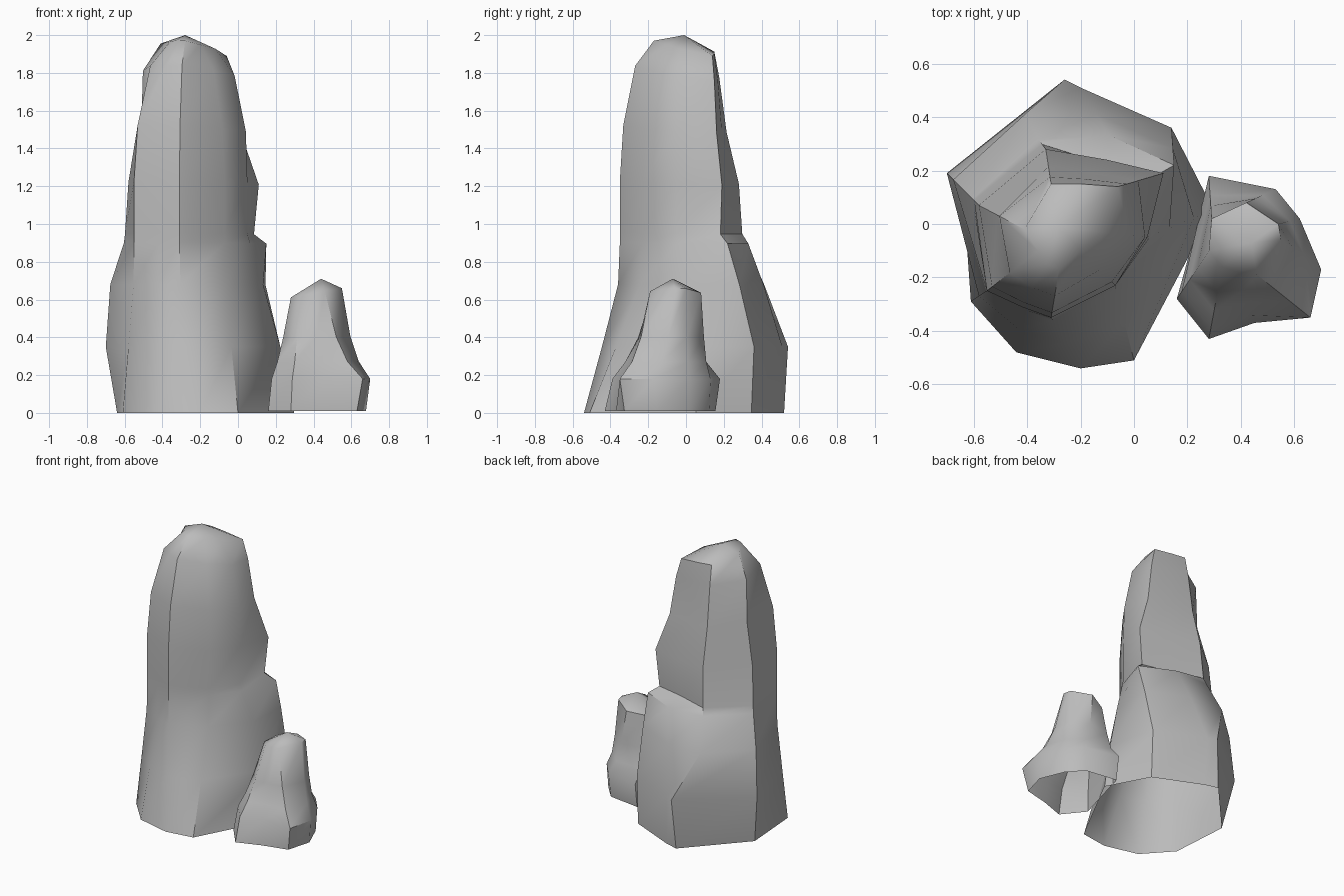
import bpy
import bmesh
import math
from mathutils import Vector

default_cube = bpy.data.objects.get("Cube")
if default_cube:
    bpy.data.objects.remove(default_cube, do_unlink=True)


def make_material(name, grey):
    material = bpy.data.materials.new(name)
    material.use_nodes = True
    colour = (grey, grey, grey, 1)
    material.diffuse_color = colour
    shader = material.node_tree.nodes["Principled BSDF"]
    shader.inputs["Base Color"].default_value = colour
    return material


def blend_stages(stages, amount):
    """Slide a corner through its outline stages; whole amounts hit a stage."""
    index = min(int(amount), len(stages) - 2)
    start, end = Vector(stages[index]), Vector(stages[index + 1])
    return start.lerp(end, amount - index)


def build_rock(name, corners, profile, peak, tilt, material, sharp_angle):
    """Loft a rock, open underneath, whose sides taper at their own pace."""
    bm = bmesh.new()
    rings = []
    top = profile["height"][-1]
    for level, height in enumerate(profile["height"]):
        ring = []
        for side, *stages in corners:
            corner = blend_stages(stages, profile[side][level])
            # The rings tip over gradually towards the crown
            lean = (corner - Vector(peak[:2])).dot(Vector(tilt))
            z = height + lean * (height / top) ** 4
            ring.append(bm.verts.new((corner.x, corner.y, z)))
        rings.append(ring)

    count = len(corners)
    for lower, upper in zip(rings, rings[1:]):
        for i in range(count):
            j = (i + 1) % count
            bm.faces.new((lower[i], lower[j], upper[j], upper[i]))

    # Low peak closing the crown
    tip = bm.verts.new(peak)
    for i in range(count):
        bm.faces.new((rings[-1][i], rings[-1][(i + 1) % count], tip))

    mesh = bpy.data.meshes.new(name)
    bm.to_mesh(mesh)
    bm.free()
    mesh.materials.append(material)
    rock = bpy.data.objects.new(name, mesh)
    bpy.context.collection.objects.link(rock)

    # Smooth weathered faces with crisp ridges
    bpy.ops.object.select_all(action="DESELECT")
    rock.select_set(True)
    bpy.context.view_layer.objects.active = rock
    bpy.ops.object.shade_smooth_by_angle(angle=math.radians(sharp_angle))


stone = make_material("grey stone", 0.5)

# Tall spire: each corner runs from foot to waist to crown,
# and the back corners pass a shoulder before the waist
spire_corners = [
    ("front", (-.2, -.54), (-.31, -.35), (-.28, -.17)),
    ("front", (0, -.51), (-.07, -.23), (-.2, -.1)),
    ("right", (.31, .06), (.05, -.05), (-.12, -.03)),
    ("back", (.14, .36), (.15, .22), (.11, .19), (-.06, .14)),
    ("back", (-.2, .51), (-.09, .33), (-.1, .24), (-.2, .15)),
    ("ridge", (-.26, .54), (-.42, .4), (-.33, .28), (-.31, .15)),
    ("left", (-.7, .19), (-.58, .07), (-.41, -.02)),
    ("front", (-.61, -.29), (-.55, -.25), (-.36, -.1)),
    ("front", (-.44, -.48), (-.42, -.31), (-.33, -.15)),
]
# The back stays wide up to its shoulder, then steps in
spire_profile = {
    "height": [0, .35, .68, .9, .95, 1.22, 1.5, 1.8, 1.94],
    "front": [0, .5, .95, 1, 1, 1, 1.1, 1.45, 2],
    "right": [.05, .33, .68, .95, 1, 1, 1.05, 1.4, 2],
    "back": [.1, 0, .55, 1, 2.15, 2, 2.55, 2.8, 3],
    "ridge": [.15, 0, .9, 1.7, 1.85, 2, 2.5, 2.8, 3],
    "left": [.5, 0, .2, .8, .85, 1, 1.4, 1.45, 2],
}
build_rock("tall_spire", spire_corners, spire_profile,
           (-.28, -.01, 2), (-.1, -.19), stone, 44)

# Small rock beside the spire: each corner runs from foot to crown
small_corners = [
    ("front", (.28, -.43), (.33, -.16)),
    ("front", (.45, -.37), (.39, -.18)),
    ("right", (.66, -.35), (.46, -.19)),
    ("right", (.7, -.17), (.55, -.06)),
    ("back", (.62, .02), (.54, 0)),
    ("back", (.53, .13), (.42, .08)),
    ("back", (.28, .18), (.29, .02)),
    ("front", (.16, -.28), (.28, -.1)),
]
small_profile = {
    "height": [.01, .18, .27, .4, .64],
    "front": [0, .15, .4, .65, 1],
    "right": [.15, 0, .4, .7, 1],
    "back": [.15, 0, .45, .7, 1],
}
build_rock("small_rock", small_corners, small_profile,
           (.44, -.07, .71), (.18, 0), stone, 50)
